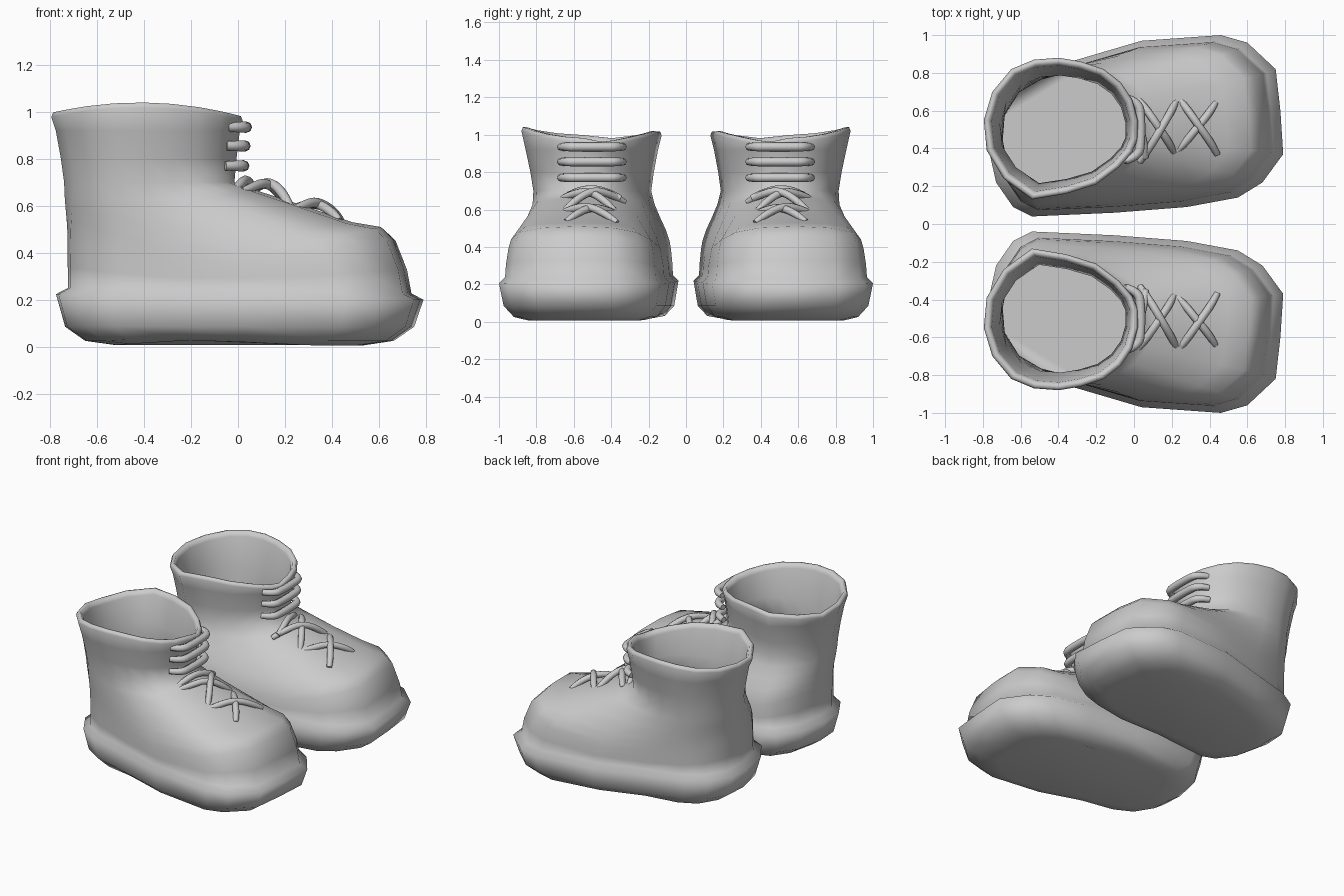
import bpy, bmesh
from math import cos, pi, radians

if "Cube" in bpy.data.objects:
    bpy.data.objects.remove(bpy.data.objects["Cube"])

# Matched plan outlines of the +y boot, starting at the toe (18 points each)
FOOT = [(.79, .37), (.775, .60), (.75, .82), (.60, .96), (.46, 1.0), (.04, .97),
        (-.30, .87), (-.55, .80), (-.68, .72), (-.765, .58), (-.775, .42), (-.73, .22),
        (-.64, .09), (-.54, .04), (-.10, .06), (.28, .09), (.55, .14), (.68, .22)]
RIM = [(.02, .45), (.02, .55), (-.01, .66), (-.07, .75), (-.16, .82), (-.28, .86),
       (-.40, .88), (-.53, .87), (-.65, .82), (-.75, .70), (-.795, .55), (-.78, .39),
       (-.69, .24), (-.54, .13), (-.36, .16), (-.20, .21), (-.08, .30), (-.01, .38)]
N = len(FOOT)


def scaled(pts, sx, sy, cx, cy):
    return [(cx + (x - cx) * sx, cy + (y - cy) * sy) for x, y in pts]


def lerp(a, b, t):
    return [(p[0] + (q[0] - p[0]) * t, p[1] + (q[1] - p[1]) * t) for p, q in zip(a, b)]


def level(pts, z):
    return [(x, y, z) for x, y in pts]


def sloped(pts, front, side, heel):
    """Ring whose height differs at toe, sides and heel."""
    ring = []
    for i, (x, y) in enumerate(pts):
        c = cos(2 * pi * (i - 1) / N)
        ring.append((x, y, side + (front - side) * c if c > 0 else side - (heel - side) * c))
    return ring


def rim_ring(pts, dz):
    return [(x, y, 1.045 + dz - .3 * (x + .42) ** 2 - (.02 if y < .5 else 0)) for x, y in pts]


def inset(ring, d, dz):
    """Move a ring inwards by about d and down by dz."""
    xs, ys = [p[0] for p in ring], [p[1] for p in ring]
    cx, cy = (min(xs) + max(xs)) / 2, (min(ys) + max(ys)) / 2
    sx, sy = 1 - 2 * d / (max(xs) - min(xs)), 1 - 2 * d / (max(ys) - min(ys))
    return [(cx + (x - cx) * sx, cy + (y - cy) * sy, z - dz) for x, y, z in ring]


def loft(name, rings, side, angle):
    """Skin a stack of rings and cap both ends; side = 1 or -1 mirrors in y."""
    bm = bmesh.new()
    vs = [[bm.verts.new((x, y * side, z)) for x, y, z in r] for r in rings]
    for a, b in zip(vs, vs[1:]):
        for i in range(N):
            j = (i + 1) % N
            bm.faces.new((a[i], a[j], b[j], b[i]))
    bm.faces.new(vs[0][::-1])
    bm.faces.new(vs[-1])
    bmesh.ops.recalc_face_normals(bm, faces=bm.faces)
    me = bpy.data.meshes.new(name)
    bm.to_mesh(me)
    bm.free()
    me.polygons.foreach_set("use_smooth", [True] * len(me.polygons))
    me.set_sharp_from_angle(angle=radians(angle))
    bpy.context.collection.objects.link(bpy.data.objects.new(name, me))


def lace(name, pts, side, radius):
    """Round cord along a smooth path with closed ends."""
    cu = bpy.data.curves.new(name, 'CURVE')
    cu.dimensions = '3D'
    cu.bevel_depth = radius
    cu.bevel_resolution = 2
    cu.use_fill_caps = True
    sp = cu.splines.new('NURBS')
    sp.points.add(len(pts) - 1)
    for p, (x, y, z) in zip(sp.points, pts):
        p.co = (x, y * side, z, 1)
    sp.points[0].radius = sp.points[-1].radius = .8
    sp.use_endpoint_u = True
    sp.order_u = 3
    sp.resolution_u = 6
    bpy.context.collection.objects.link(bpy.data.objects.new(name, cu))


# Sole: arched bottom, rounded wall, flared lip
sole = []
for s, z in [(.68, .006), (.84, .025), (.95, .085), (1.0, .212)]:
    arch = .025 if z < .03 else 0
    sole.append([(x, y, z + arch * max(0, 1 - abs(x + .15) / .4) - (.015 * x if z > .19 else 0))
                 for x, y in scaled(FOOT, s, s, 0, .5)])

# Foot, vamp and ankle
base = scaled(FOOT, .935, .935, 0, .5)
ankle = scaled(RIM, .89, .84, -.3, .48)
foot = [sloped(lerp(base, ankle, t), f, sd, h) for t, f, sd, h in [
    (0, .225, .25, .25), (.025, .33, .285, .34), (.09, .46, .325, .45), (.16, .51, .37, .50),
    (.32, .53, .44, .54), (.60, .60, .53, .59), (.85, .66, .62, .64), (1, .70, .70, .70)]]
body = sole + foot
# Shaft, rolled rim, then an inner wall that follows the outside
body += [level(lerp(ankle, RIM, t), z) for t, z in [(.25, .80), (.65, .92)]]
edge = rim_ring(RIM, -.025)
body += [edge, inset(edge, .008, -.02), inset(edge, .028, -.02), inset(edge, .042, .01)]
body += [inset(level(lerp(ankle, RIM, .3), .80), .03, 0)]
body += [inset(r, .03, .02) for r in foot[:0:-1]]

# Lace bars up the shaft: (front x, height)
BARS = [(.036, .935), (.03, .855), (.025, .77)]
# Crossed laces over the vamp: start, end, height of the bow in between
CROSSES = [((.02, .66, .66), (.21, .38, .59), .71), ((.03, .33, .64), (.23, .67, .57), .72),
           ((.22, .68, .57), (.44, .37, .53), .63), ((.22, .38, .58), (.43, .64, .535), .62),
           ((-.01, .64, .67), (.06, .35, .66), .72)]

for side, tag in ((1, "left"), (-1, "right")):
    loft(tag + "_boot_body", body, side, 89)
    for k, (x, z) in enumerate(BARS):
        lace(f"{tag}_lace_bar_{k}", [(x - .08, .335, z), (x - .01, .36, z), (x, .44, z), (x, .56, z),
                                     (x - .01, .645, z), (x - .08, .67, z)], side, .024)
    for k, (a, b, top) in enumerate(CROSSES):
        q = [tuple(a[i] + (b[i] - a[i]) * t for i in range(3)) for t in (.15, .5, .85)]
        mid = [(p[0] + .01, p[1], p[2] + (top - p[2]) * w) for p, w in zip(q, (.5, .9, .35))]
        lace(f"{tag}_lace_cross_{k}", [a, *mid, b], side, .021)
